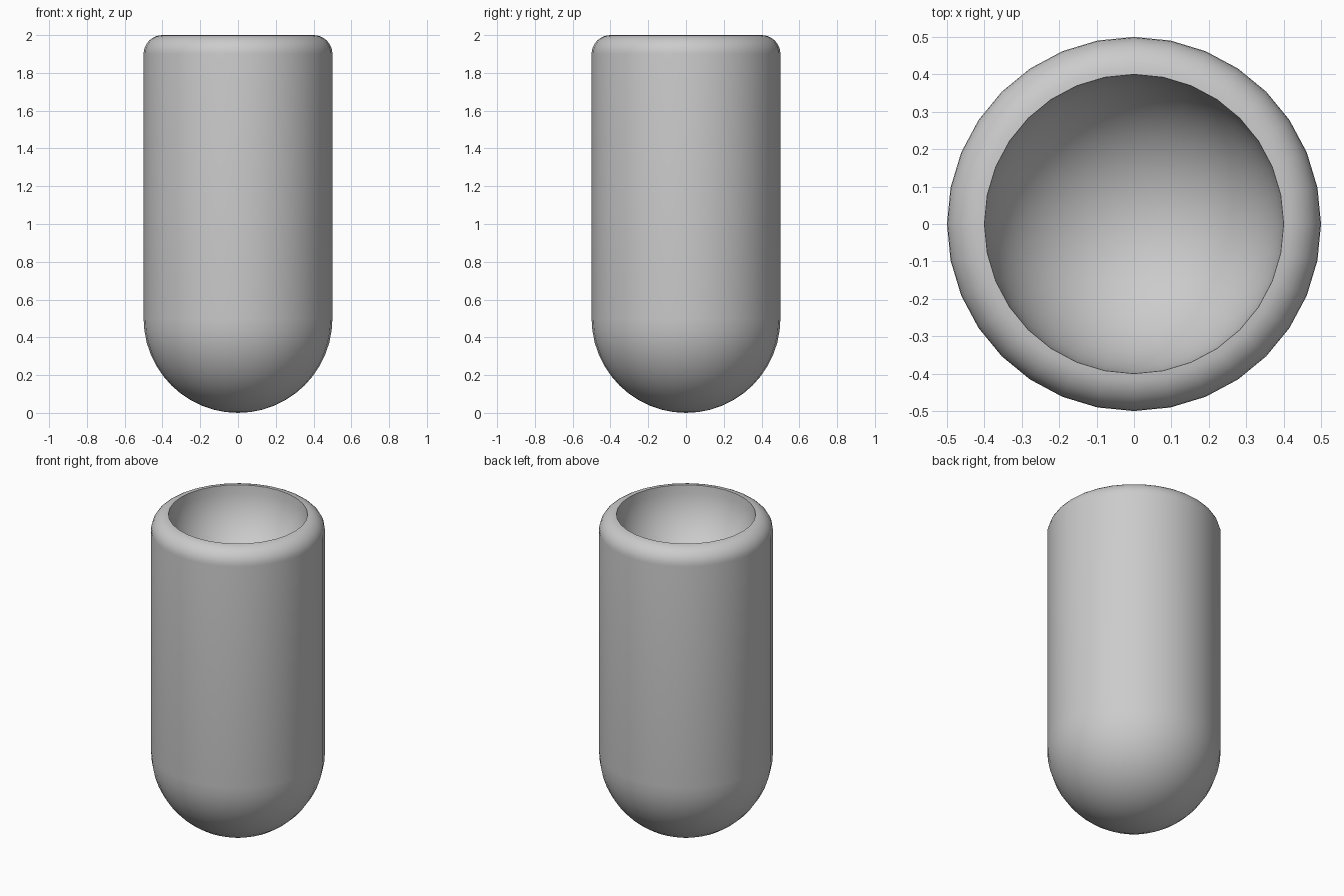
import bpy, bmesh
from math import sin, cos, pi, radians

cube = bpy.data.objects.get("Cube")
if cube:
    bpy.data.objects.remove(cube, do_unlink=True)

SIDES = 32
RADIUS, RIM, HEIGHT = 0.5, 0.1, 2.0
BOWL = RADIUS - RIM

grey = bpy.data.materials.new("plain grey")
grey.use_nodes = True
colour = (0.6, 0.6, 0.6, 1)
grey.diffuse_color = colour
grey.node_tree.nodes["Principled BSDF"].inputs["Base Color"].default_value = colour


def arc(centre_r, centre_z, radius, start, end, steps):
    """Profile points (r, z) along an arc, angles in degrees."""
    angles = [radians(start + (end - start) * i / steps) for i in range(steps + 1)]
    return [(centre_r + radius * cos(a), centre_z + radius * sin(a)) for a in angles]


# Profile: round base, straight wall, rounded rim, hollow bowl
profile = arc(0, RADIUS, RADIUS, -90, 0, 12)
profile += arc(BOWL, HEIGHT - RIM, RIM, 0, 90, 8)
profile += arc(0, HEIGHT, BOWL, 0, -90, 12)[1:]

# Spin the profile around the vertical axis
bm = bmesh.new()
verts = [bm.verts.new((r, 0, z)) for r, z in profile]
edges = [bm.edges.new(pair) for pair in zip(verts, verts[1:])]
bmesh.ops.spin(bm, geom=verts + edges, cent=(0, 0, 0), axis=(0, 0, 1),
               angle=2 * pi, steps=SIDES)
bmesh.ops.remove_doubles(bm, verts=bm.verts, dist=0.0005)
bmesh.ops.recalc_face_normals(bm, faces=bm.faces)

mesh = bpy.data.meshes.new("capsule_cup")
bm.to_mesh(mesh)
bm.free()
mesh.materials.append(grey)
cup = bpy.data.objects.new("capsule_cup", mesh)
bpy.context.collection.objects.link(cup)

# Smooth surfaces with a crisp crease where the rim meets the bowl
bpy.ops.object.select_all(action="DESELECT")
cup.select_set(True)
bpy.context.view_layer.objects.active = cup
bpy.ops.object.shade_smooth_by_angle(angle=radians(40))
